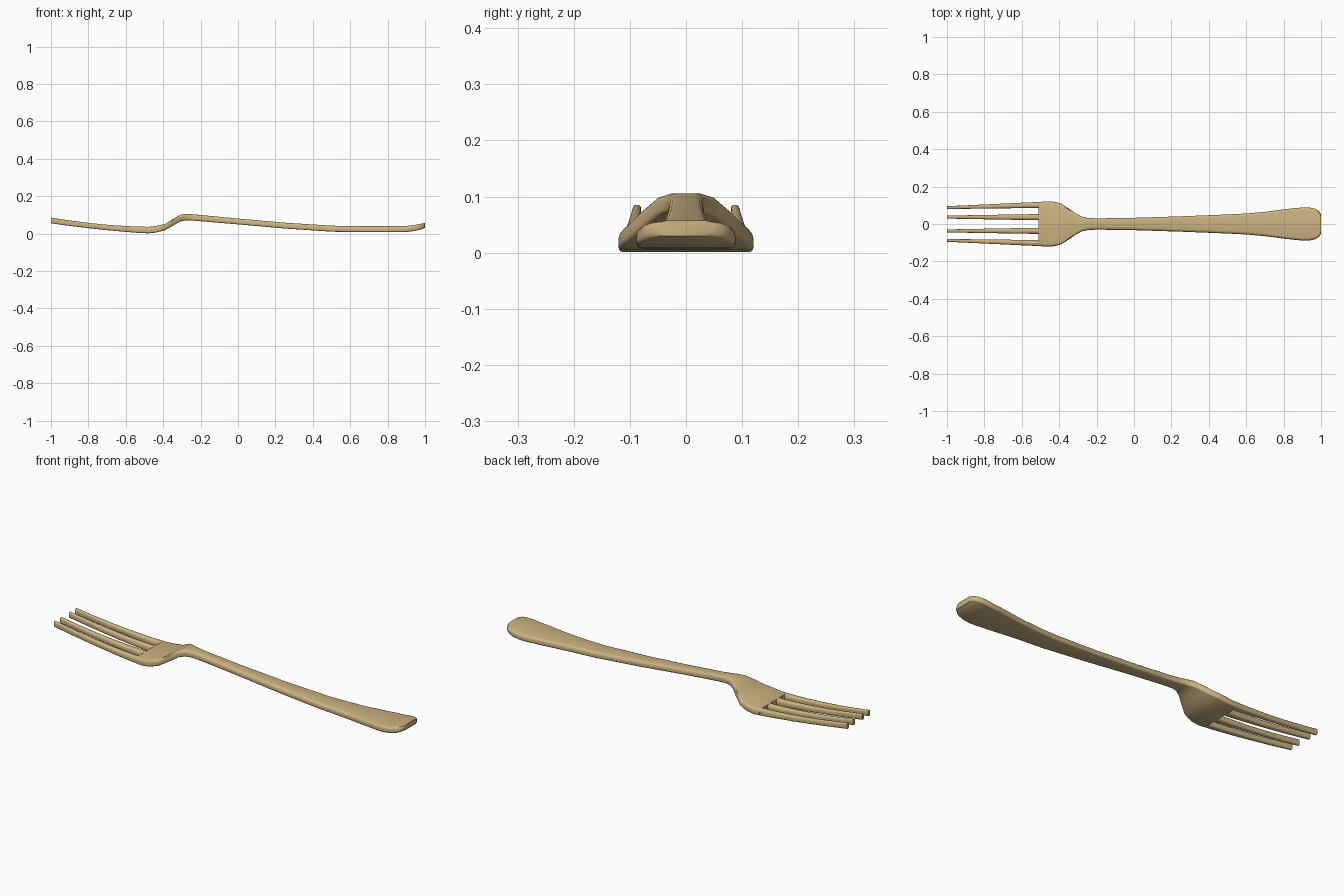
import bpy, bmesh, math

if "Cube" in bpy.data.objects:
    bpy.data.objects.remove(bpy.data.objects["Cube"])

mat = bpy.data.materials.new("warm_brass")
mat.diffuse_color = (0.60, 0.45, 0.22, 1)
mat.use_nodes = True
mat.node_tree.nodes["Principled BSDF"].inputs["Base Color"].default_value = mat.diffuse_color

# side profile: x, underside z, top z
SIDE = [(-1.0, .055, .085), (-.9, .041, .070), (-.8, .029, .057), (-.7, .018, .047),
        (-.6, .009, .040), (-.54, .004, .037), (-.48, .001, .036), (-.44, .005, .040),
        (-.39, .018, .051), (-.35, .040, .076), (-.31, .064, .100), (-.28, .070, .105),
        (-.25, .070, .104), (0, .049, .080), (.25, .027, .058), (.5, .010, .042),
        (.65, .007, .039), (.8, .007, .039), (.9, .008, .041), (.96, .016, .048),
        (1.0, .030, .057)]


def height(x):
    for a, b in zip(SIDE, SIDE[1:]):
        if x <= b[0]:
            t = (x - a[0]) / (b[0] - a[0])
            return a[1] + t * (b[1] - a[1]), a[2] + t * (b[2] - a[2])
    return SIDE[-1][1:]


def section(y0, y1, lo, hi):
    """Rounded bar section: soft upper edges, tighter lower edges."""
    w = y1 - y0
    pts = []
    for cx, cz, a0 in ((1, 1, 0), (-1, 1, 90), (-1, -1, 180), (1, -1, 270)):
        r = min(.014 if cz > 0 else .008, w * .4)
        y = y1 - r if cx > 0 else y0 + r
        z = hi - r if cz > 0 else lo + r
        for k in range(4):
            a = math.radians(a0 + k * 30)
            pts.append((y + r * math.cos(a), z + r * math.sin(a)))
    return pts


def loft(name, stations):
    """stations: x, y0, y1"""
    bm = bmesh.new()
    rings = []
    for x, y0, y1 in stations:
        rings.append([bm.verts.new((x, y, z)) for y, z in section(y0, y1, *height(x))])
    n = len(rings[0])
    for a, b in zip(rings, rings[1:]):
        for i in range(n):
            bm.faces.new((a[i], a[(i + 1) % n], b[(i + 1) % n], b[i]))
    bm.faces.new(rings[0])
    bm.faces.new(rings[-1])
    bmesh.ops.recalc_face_normals(bm, faces=bm.faces[:])
    me = bpy.data.meshes.new(name)
    bm.to_mesh(me)
    bm.free()
    ob = bpy.data.objects.new(name, me)
    bpy.context.collection.objects.link(ob)
    me.materials.append(mat)
    bpy.ops.object.select_all(action='DESELECT')
    ob.select_set(True)
    bpy.context.view_layer.objects.active = ob
    bpy.ops.object.shade_smooth_by_angle(angle=math.radians(35))


# handle, neck and palm of the fork in one loft: x, half width
OUTLINE = [(-.51, .118), (-.48, .120), (-.44, .120), (-.41, .115), (-.39, .109), (-.35, .084),
           (-.31, .056), (-.28, .040), (-.25, .033), (-.2, .030), (0, .033),
           (.25, .041), (.5, .051), (.6, .056), (.7, .065), (.8, .078), (.86, .085), (.9, .088),
           (.94, .088), (.97, .081), (.99, .068), (1.0, .050)]
loft("handle_and_palm", [(x, -w, w) for x, w in OUTLINE])

# four tines: inner and outer edges at the root and at the tip
TINES = {"inner_tine": ((.020, .053), (.029, .045)),
         "outer_tine": ((.086, .118), (.080, .095))}
for name, (root, tip) in TINES.items():
    for side in (-1, 1):
        st = []
        for x in (-1.0, -.9, -.8, -.7, -.6, -.54, -.5):
            t = min(1, (x + 1) / .49)
            e = sorted(side * (tip[k] + t * (root[k] - tip[k])) for k in (0, 1))
            st.append((x, e[0], e[1]))
        loft(name + ("_left" if side < 0 else "_right"), st)
